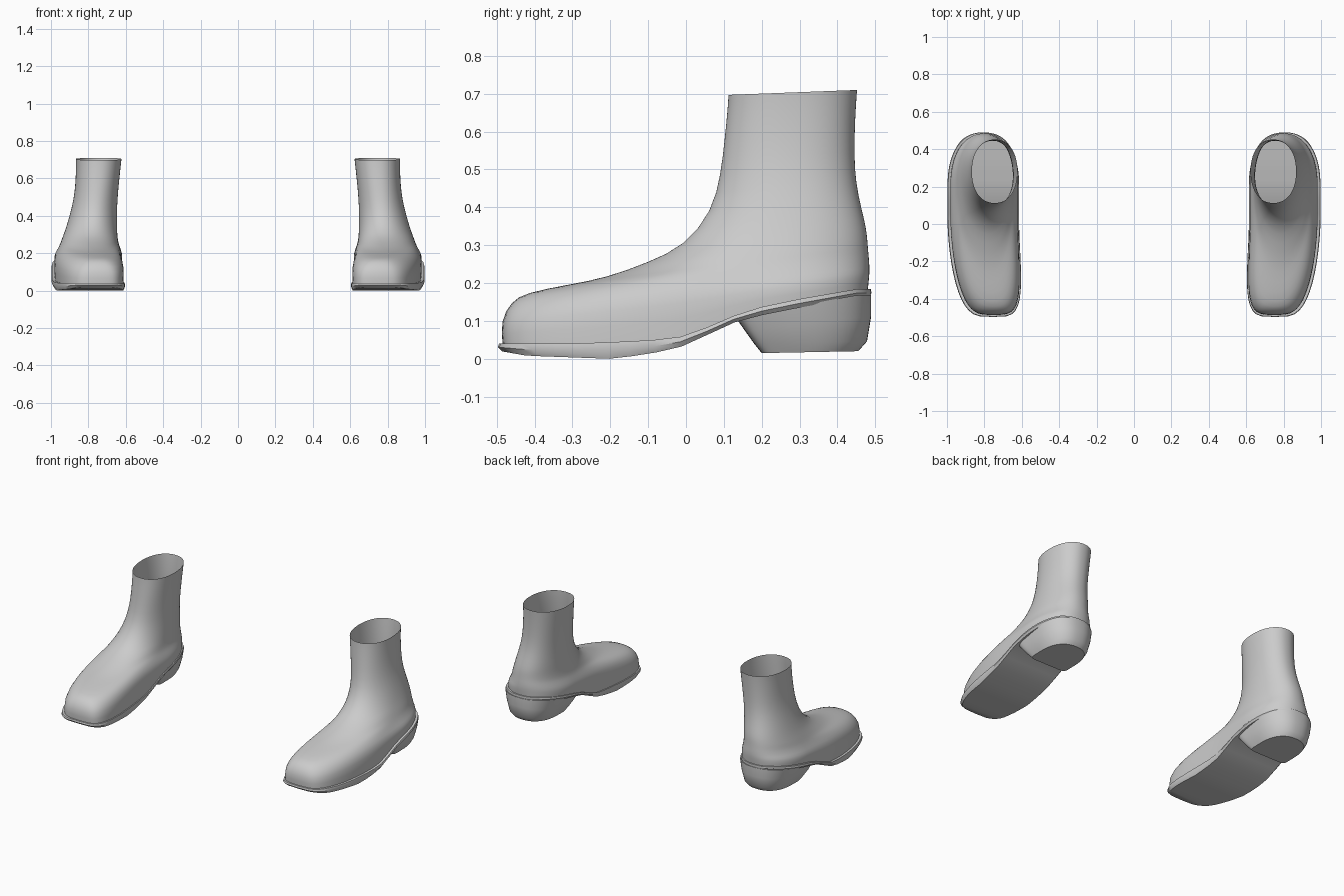
import bpy, bmesh, math

if "Cube" in bpy.data.objects:
    bpy.data.objects.remove(bpy.data.objects["Cube"])

N = 30  # points per side of each outline


def curve(pts, y):
    """Piecewise-linear height profile."""
    if y <= pts[0][0]:
        return pts[0][1]
    for (a, za), (b, zb) in zip(pts, pts[1:]):
        if y <= b:
            return za + (zb - za) * (y - a) / (b - a)
    return pts[-1][1]


SOLE_TOP = [(-.5, .04), (-.3, .04), (-.1, .048), (0, .06), (.06, .085), (.13, .115),
            (.2, .137), (.3, .158), (.45, .184)]
SOLE_BOTTOM = [(-.5, .022), (-.42, .008), (-.2, 0), (-.1, .012), (0, .035), (.06, .065),
               (.13, .097), (.2, .115), (.3, .135), (.45, .163)]


def outline(yf, yb, xl, xr, cy, nf, nb, height):
    """Closed foot-shaped ring, squared at the front by nf and at the back by nb."""
    right, left = [], []
    for i in range(N + 1):
        c = math.cos(math.pi * i / N)
        n = nf if c > 0 else nb
        w = max(0, 1 - abs(c) ** n) ** (1 / n) * (xr - xl) / 2
        y = cy + abs(c) * ((yf if c > 0 else yb) - cy)
        cx = (xl + xr) / 2 - .045 * (max(0, -y) / .45) ** 1.5
        z = height(y)
        right.append((cx + w, y, z))
        left.append((cx - w, y, z))
    return right + left[1:-1][::-1]


def loft(name, rings, capped, subdivide=False):
    """Skin the rings, optionally close both ends, and mirror to the other foot."""
    bm = bmesh.new()
    vs = [[bm.verts.new(p) for p in r] for r in rings]
    m = 2 * N
    for a, b in zip(vs, vs[1:]):
        for i in range(m):
            j = (i + 1) % m
            bm.faces.new((a[i], a[j], b[j], b[i]))
    if capped:
        for r in (vs[0], vs[-1]):
            for i in range(N):
                quad = [r[i], r[i + 1], r[(m - i - 1) % m], r[(m - i) % m]]
                bm.faces.new(list(dict.fromkeys(quad)))
    bmesh.ops.recalc_face_normals(bm, faces=bm.faces[:])
    me = bpy.data.meshes.new(name)
    bm.to_mesh(me)
    bm.free()
    ob = bpy.data.objects.new(name, me)
    bpy.context.collection.objects.link(ob)
    bpy.ops.object.select_all(action='DESELECT')
    ob.select_set(True)
    bpy.context.view_layer.objects.active = ob
    bpy.ops.object.shade_smooth_by_angle(angle=math.radians(80 if subdivide else 40))
    if subdivide:
        ob.modifiers.new("smooth", 'SUBSURF').levels = 1
        ob.modifiers["smooth"].render_levels = 1
    mir = ob.modifiers.new("other_foot", 'MIRROR')
    mir.use_mirror_merge = False
    return ob


# Upper: rings from the sole seam, over the vamp, up the open shaft
# (front y, front z, back y, back z, inner x, outer x, centre y, front squareness)
UPPER = [
    (-.492, .10, .485, .22, .617, .985, .20, 3.8),
    (-.462, .152, .485, .24, .625, .968, .20, 3.0),
    (-.425, .174, .484, .26, .632, .958, .20, 2.4),
    (-.31, .196, .482, .28, .638, .950, .20, 2.2),
    (-.21, .214, .48, .305, .642, .943, .21, 2.0),
    (-.10, .255, .478, .33, .645, .933, .22, 2.0),
    (-.005, .297, .472, .365, .647, .920, .24, 2.0),
    (.07, .39, .455, .43, .648, .897, .26, 2.0),
    (.092, .49, .445, .50, .644, .877, .27, 2.1),
    (.102, .58, .445, .59, .636, .868, .28, 2.2),
    (.11, .66, .449, .67, .627, .866, .28, 2.2),
    (.112, .697, .452, .71, .623, .867, .28, 2.2),
]
rings = [outline(-.485, .48, .622, .98, .2, 4, 2.3, lambda y: curve(SOLE_TOP, y) - .006)]
for yf, zf, yb, zb, xl, xr, cy, n in UPPER:
    rings.append(outline(yf, yb, xl, xr, cy, n, 2.2,
                         lambda y: zf + (zb - zf) * (y - yf) / (yb - yf)))
loft("boot_upper", rings, False, True)

# Sole: thin welt following the arched profile
loft("sole", [
    outline(-.494, .488, .616, .994, .2, 4, 2.3, lambda y: curve(SOLE_TOP, y)),
    outline(-.497, .490, .614, .997, .2, 4, 2.3,
            lambda y: (curve(SOLE_TOP, y) + curve(SOLE_BOTTOM, y)) / 2),
    outline(-.485, .485, .622, .988, .2, 4, 2.3, lambda y: curve(SOLE_BOTTOM, y)),
], True)

# Heel: D-shaped block with slanted front face
loft("heel", [
    outline(.135, .489, .632, .978, .27, 9, 2.4, lambda y: curve(SOLE_BOTTOM, y) + .005),
    outline(.155, .489, .645, .965, .27, 9, 2.4, lambda y: .075 + .11 * (y - .155)),
    outline(.18, .478, .665, .945, .28, 9, 2.4, lambda y: .04 + .02 * (y - .18)),
    outline(.2, .455, .68, .93, .29, 9, 2.4, lambda y: .015 + .02 * (y - .2)),
], True)
